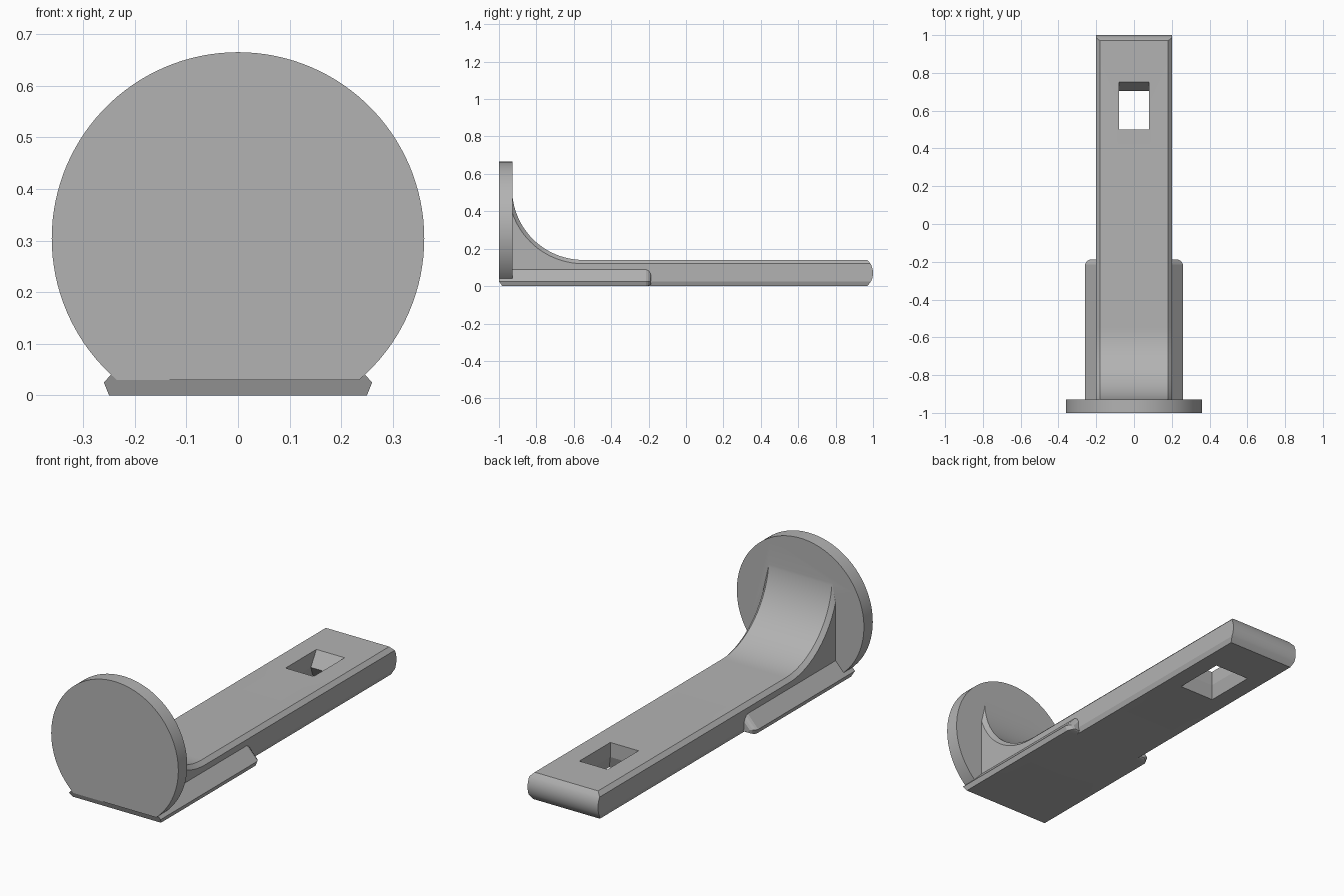
import bpy, bmesh
from math import sin, cos, pi, sqrt, asin

if "Cube" in bpy.data.objects:
    bpy.data.objects.remove(bpy.data.objects["Cube"])

grey = bpy.data.materials.new("plain grey")
grey.use_nodes = True
COLOUR = (0.45, 0.45, 0.45, 1)
grey.diffuse_color = COLOUR
grey.node_tree.nodes["Principled BSDF"].inputs["Base Color"].default_value = COLOUR


def loft(name, rings):
    """Closed solid through a list of equal-length point rings."""
    bm = bmesh.new()
    rows = [[bm.verts.new(p) for p in ring] for ring in rings]
    n = len(rows[0])
    for a, b in zip(rows, rows[1:]):
        for i in range(n):
            j = (i + 1) % n
            bm.faces.new((a[i], a[j], b[j], b[i]))
    bm.faces.new(rows[0])
    bm.faces.new(rows[-1])
    bmesh.ops.remove_doubles(bm, verts=bm.verts, dist=1e-5)
    bmesh.ops.recalc_face_normals(bm, faces=bm.faces)
    mesh = bpy.data.meshes.new(name)
    bm.to_mesh(mesh)
    bm.free()
    obj = bpy.data.objects.new(name, mesh)
    mesh.materials.append(grey)
    bpy.context.collection.objects.link(obj)
    return obj


# Bar: side outline with a rounded tip and a concave brace, chamfered edges
TOP, LOW, HIGH = 0.14, 0.025, 0.12
FRONT, BRACE_Y, BRACE_Z, BRACE_R = -0.94, -0.55, 0.52, 0.38
TIP_R = 0.097


def tip_y(z):
    return 1 - TIP_R + sqrt(TIP_R ** 2 - (z - TOP / 2) ** 2)


def brace(radius):
    start = asin(min(1, (BRACE_Y - FRONT) / radius))
    return [(BRACE_Y - radius * sin(start * i / 24),
             BRACE_Z - radius * cos(start * i / 24)) for i in range(25)]


tip_z = [0] + [LOW + (HIGH - LOW) * i / 12 for i in range(13)] + [TOP]
inner = [(0.19, FRONT, 0)]
inner += [(0.19 if z == 0 else 0.18 if z == TOP else 0.2, tip_y(z), z) for z in tip_z]
inner += [(0.18, y, z) for y, z in brace(BRACE_R)]
outer = [(0.2, FRONT, LOW)]
for z in tip_z:
    z = min(max(z, LOW), HIGH)
    outer.append((0.2, tip_y(z), z))
outer += [(0.2, y, z) for y, z in brace(BRACE_R + 0.02)]


def flip(ring):
    return [(-x, y, z) for x, y, z in ring]


bar = loft("bar", [flip(outer), flip(inner), inner, outer])


# Foot with a sloped rail on each side and rounded rail ends
def foot_ring(y, inset=0, slant=0):
    half = [(0.25 - inset, y + slant, inset * 0.3), (0.26 - inset, y, LOW),
            (0.19, y, 0.1 - inset)]
    return half + flip(half[::-1])


foot = loft("foot_rails", [foot_ring(-1, slant=0.018), foot_ring(-0.215),
                           foot_ring(-0.203, 0.006), foot_ring(-0.193, 0.016),
                           foot_ring(-0.187, 0.03)])

# Round end plate, cut flat where it meets the foot
PLATE_R, PLATE_Z = 0.361, 0.304
first = asin((0.03 - PLATE_Z) / PLATE_R)
angles = [first + (pi - 2 * first) * i / 96 for i in range(97)]
plate = loft("end_plate", [[(PLATE_R * cos(a), y, PLATE_Z + PLATE_R * sin(a))
                            for a in angles] for y in (-1, -0.928)])

# Slot with a sloped back wall, flared towards the underside
slot = loft("slot_cutter", [[(-w, a, z), (w, a, z), (w, b, z), (-w, b, z)]
                            for z, w, a, b in ((-0.065, 0.12, 0.46, 0.795),
                                               (0.065, 0.08, 0.5, 0.705),
                                               (0.17, 0.08, 0.5, 0.769))])

# Join into one solid
for part, mode in ((foot, 'UNION'), (plate, 'UNION'), (slot, 'DIFFERENCE')):
    mod = bar.modifiers.new(part.name, 'BOOLEAN')
    mod.object = part
    mod.operation = mode
    mod.solver = 'EXACT'
bpy.context.view_layer.objects.active = bar
for o in bpy.context.selected_objects:
    o.select_set(False)
bar.select_set(True)
for mod in list(bar.modifiers):
    bpy.ops.object.modifier_apply(modifier=mod.name)
for part in (foot, plate, slot):
    bpy.data.objects.remove(part)
bar.name = "plate_and_bar"
bpy.ops.object.shade_smooth_by_angle(angle=0.26)
